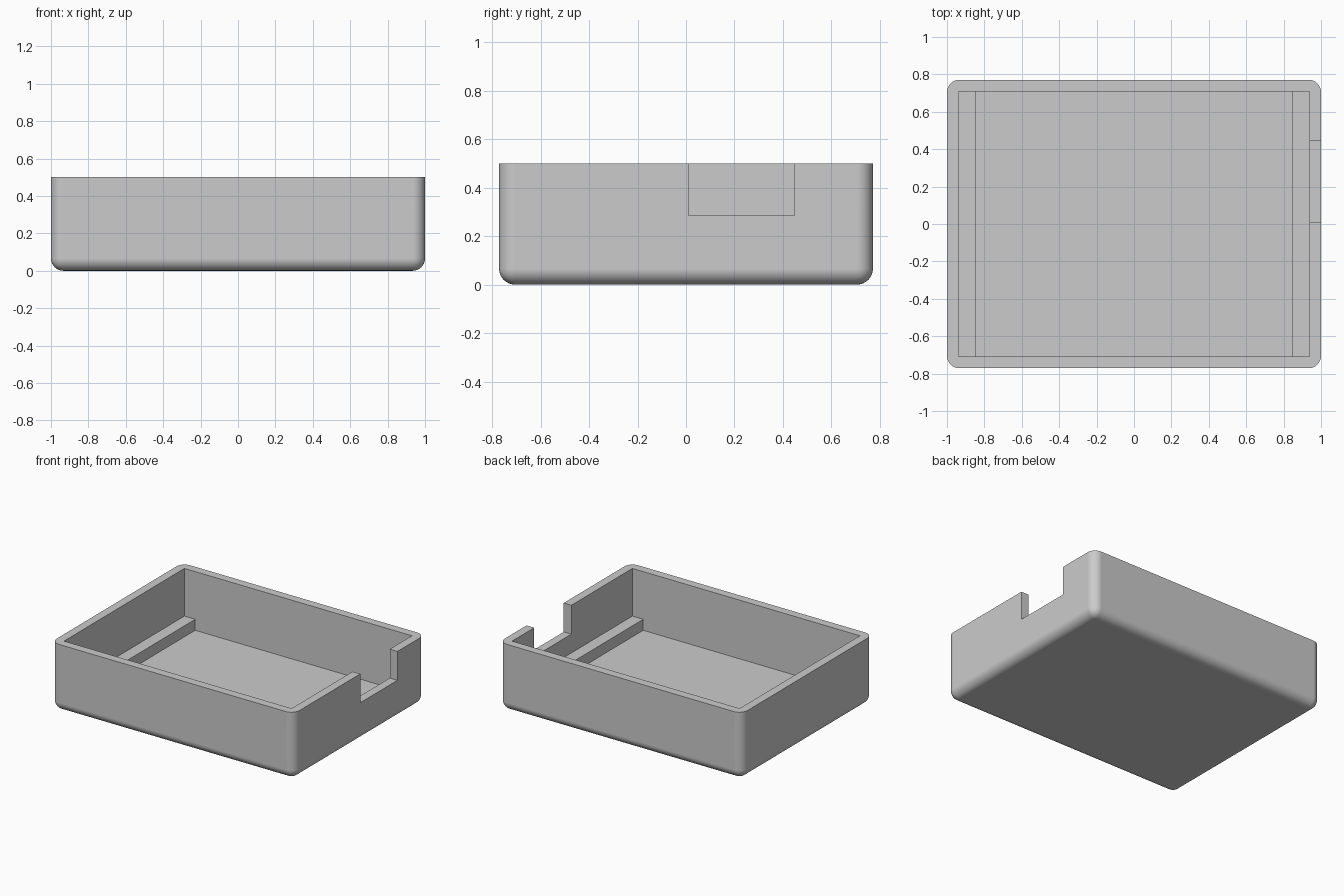
import bpy
import bmesh
from mathutils import Matrix, Vector
from math import radians

cube = bpy.data.objects.get("Cube")
if cube:
    bpy.data.objects.remove(cube, do_unlink=True)

HALF_X, HALF_Y, HEIGHT = 1.0, 0.771, 0.5
WALL, FILLET = 0.063, 0.066
INNER_X, INNER_Y = HALF_X - WALL, HALF_Y - WALL
RAIL_X, RAIL_TOP = 0.848, 0.145

grey = bpy.data.materials.new("plain_grey")
grey.use_nodes = True
colour = (0.6, 0.6, 0.6, 1.0)
grey.diffuse_color = colour
grey.node_tree.nodes["Principled BSDF"].inputs["Base Color"].default_value = colour


def box(name, low, high, fillet=0.0):
    """Box between two corners; a fillet rounds every edge except the top rim."""
    low, high = Vector(low), Vector(high)
    bm = bmesh.new()
    bmesh.ops.create_cube(bm, size=1.0)
    bmesh.ops.transform(bm, verts=bm.verts, matrix=Matrix.Translation((low + high) / 2)
                        @ Matrix.Diagonal((high - low).to_4d()))
    if fillet:
        edges = [e for e in bm.edges if min(v.co.z for v in e.verts) < high.z - 1e-4]
        bmesh.ops.bevel(bm, geom=edges, offset=fillet, segments=8,
                        profile=0.5, affect='EDGES')
    mesh = bpy.data.meshes.new(name)
    bm.to_mesh(mesh)
    bm.free()
    mesh.materials.append(grey)
    obj = bpy.data.objects.new(name, mesh)
    bpy.context.collection.objects.link(obj)
    return obj


def cut(target, cutter):
    """Subtract the cutter and discard it."""
    cutter.hide_render = True
    mod = target.modifiers.new("cut", 'BOOLEAN')
    mod.operation, mod.solver, mod.object = 'DIFFERENCE', 'EXACT', cutter
    bpy.context.view_layer.objects.active = target
    bpy.ops.object.modifier_apply(modifier=mod.name)
    bpy.data.objects.remove(cutter, do_unlink=True)


# Rounded tray, hollowed out, with a notch in one side wall
tray = box("tray_shell", (-HALF_X, -HALF_Y, 0), (HALF_X, HALF_Y, HEIGHT), FILLET)
cut(tray, box("cavity_cutter", (-INNER_X, -INNER_Y, WALL), (INNER_X, INNER_Y, 1)))
cut(tray, box("notch_cutter", (0.9, 0.01, 0.285), (1.1, 0.447, 1)))

bpy.ops.object.select_all(action='DESELECT')
tray.select_set(True)
bpy.context.view_layer.objects.active = tray
bpy.ops.object.shade_smooth_by_angle(angle=radians(30))
weighted = tray.modifiers.new("even_shading", 'WEIGHTED_NORMAL')
weighted.keep_sharp = True

# Support rails along both side walls, set slightly into the shell
for side, name in ((-1, "right_rail"), (1, "left_rail")):
    xs = sorted((side * RAIL_X, side * (INNER_X + 0.01)))
    box(name, (xs[0], -INNER_Y - 0.01, WALL - 0.01), (xs[1], INNER_Y + 0.01, RAIL_TOP))
